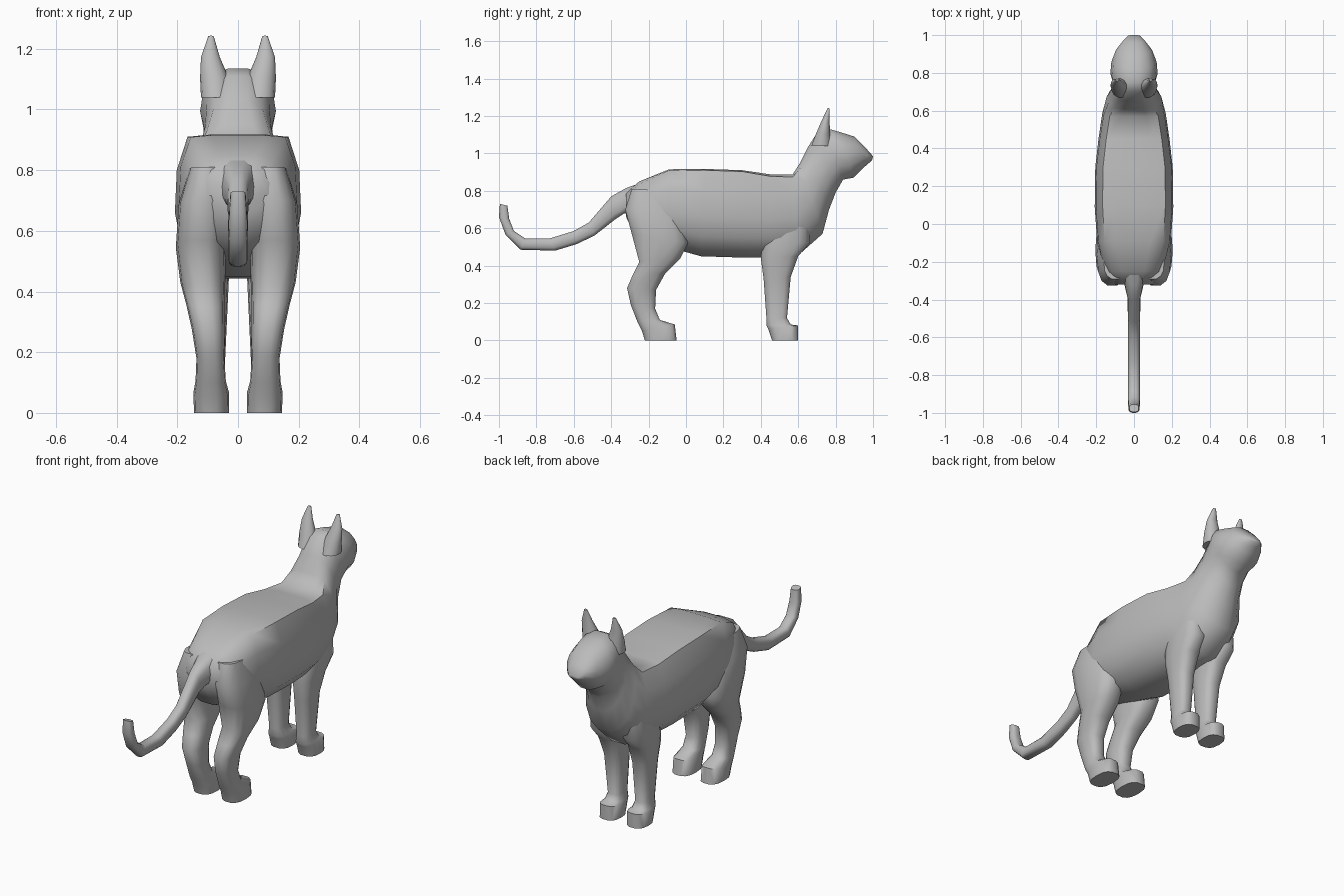
import bpy, bmesh, math

fur = bpy.data.materials.new("grey fur")
fur.diffuse_color = (0.5, 0.5, 0.5, 1)

# half cross-sections as (sideways, along) fractions; mirrored to a full ring
BOX = [(.45, 1), (.8, .97), (.97, .5), (1, -.1), (.9, -.55), (.62, -.85), (.25, -1)]


def rounded(power):
    pts = []
    for i in range(7):
        a = (i + .5) * math.pi / 7
        c, s = math.cos(a) / math.cos(math.pi / 14), math.sin(a)
        pts.append((s ** power, math.copysign(abs(c) ** power, c)))
    return pts


ROUND = rounded(1.0)
SOFT = rounded(.75)


def loft(name, sections, shape, mirror=False):
    """Each section: y,z of one edge, y,z of the opposite edge, x min, x max, boxiness."""
    bm = bmesh.new()
    rings = []
    for ya, za, yb, zb, x0, x1, box in sections:
        half = [(r[0] * (1 - box) + b[0] * box, r[1] * (1 - box) + b[1] * box)
                for r, b in zip(shape, BOX)]
        full = half + [(-u, v) for u, v in reversed(half)]
        rings.append([bm.verts.new(((x0 + x1) / 2 + u * (x1 - x0) / 2,
                                    (ya + yb) / 2 + v * (ya - yb) / 2,
                                    (za + zb) / 2 + v * (za - zb) / 2)) for u, v in full])
    n = len(rings[0])
    for a, b in zip(rings, rings[1:]):
        for i in range(n):
            j = (i + 1) % n
            bm.faces.new((a[i], a[j], b[j], b[i]))
    bm.faces.new(rings[0])
    bm.faces.new(rings[-1])
    bmesh.ops.recalc_face_normals(bm, faces=bm.faces[:])
    me = bpy.data.meshes.new(name)
    bm.to_mesh(me)
    bm.free()
    me.materials.append(fur)
    ob = bpy.data.objects.new(name, me)
    bpy.context.collection.objects.link(ob)
    bpy.ops.object.select_all(action='DESELECT')
    ob.select_set(True)
    bpy.context.view_layer.objects.active = ob
    bpy.ops.object.shade_smooth_by_angle(angle=math.radians(60))
    if mirror:
        ob.modifiers.new("Mirror", 'MIRROR')
    return ob


def centred(rows):
    return [(r[0], r[1], r[2], r[3], -r[4], r[4], r[5] if len(r) > 5 else 0) for r in rows]


def plain(rows):
    return [(*r, 0) for r in rows]


# trunk, neck and head in one skin
loft("body_and_head", centred([
    (-.32, .79, -.32, .66, .10, .3),
    (-.25, .85, -.27, .55, .16, .6),
    (-.09, .915, -.10, .50, .195, 1),
    (.10, .917, .08, .45, .208, 1),
    (.30, .91, .30, .443, .205, 1),
    (.45, .888, .45, .443, .188, .9),
    (.57, .887, .60, .455, .168, .8),
    (.61, .95, .73, .57, .145, .5),
    (.65, 1.03, .765, .70, .118, .3),
    (.70, 1.11, .80, .79, .112, .2),
    (.75, 1.135, .84, .86, .125, .2),
    (.82, 1.115, .895, .87, .12, .2),
    (.90, 1.09, .945, .92, .095, .2),
    (.96, 1.03, .98, .95, .058, .1),
    (1.0, .985, .995, .965, .03)]), ROUND)

# tail
loft("tail", centred([
    (-.22, .85, -.26, .66, .09),
    (-.32, .815, -.33, .68, .05),
    (-.40, .77, -.375, .65, .035),
    (-.52, .63, -.49, .56, .032),
    (-.60, .585, -.585, .515, .032),
    (-.73, .545, -.70, .48, .032),
    (-.86, .545, -.885, .485, .032),
    (-.92, .585, -.965, .565, .032),
    (-.945, .65, -1.0, .66, .03),
    (-.955, .72, -.995, .73, .025)]), SOFT)

# hind legs with thigh and paw
loft("hind_legs", plain([
    (-.10, .80, -.29, .81, .04, .16),
    (-.02, .68, -.325, .70, .035, .195),
    (.01, .52, -.29, .57, .04, .205),
    (-.03, .44, -.25, .42, .042, .19),
    (-.11, .36, -.285, .35, .045, .17),
    (-.16, .27, -.315, .28, .045, .152),
    (-.165, .17, -.295, .19, .045, .137),
    (-.14, .11, -.26, .10, .04, .14),
    (-.06, .085, -.235, .05, .03, .147),
    (-.05, 0, -.22, 0, .03, .145)]), SOFT, True)

# front legs with shoulder and paw
loft("front_legs", plain([
    (.66, .68, .43, .66, .03, .155),
    (.66, .52, .41, .55, .03, .165),
    (.60, .45, .40, .44, .03, .155),
    (.56, .34, .415, .33, .035, .14),
    (.54, .12, .43, .12, .045, .125),
    (.56, .085, .43, .08, .035, .135),
    (.60, .08, .44, .06, .03, .14),
    (.60, 0, .46, 0, .03, .14)]), SOFT, True)

# pointed ears
loft("ears", plain([
    (.78, 1.04, .67, 1.04, .02, .122),
    (.77, 1.10, .695, 1.105, .03, .125),
    (.768, 1.17, .725, 1.175, .06, .122),
    (.768, 1.24, .758, 1.243, .08, .098)]), ROUND, True)
